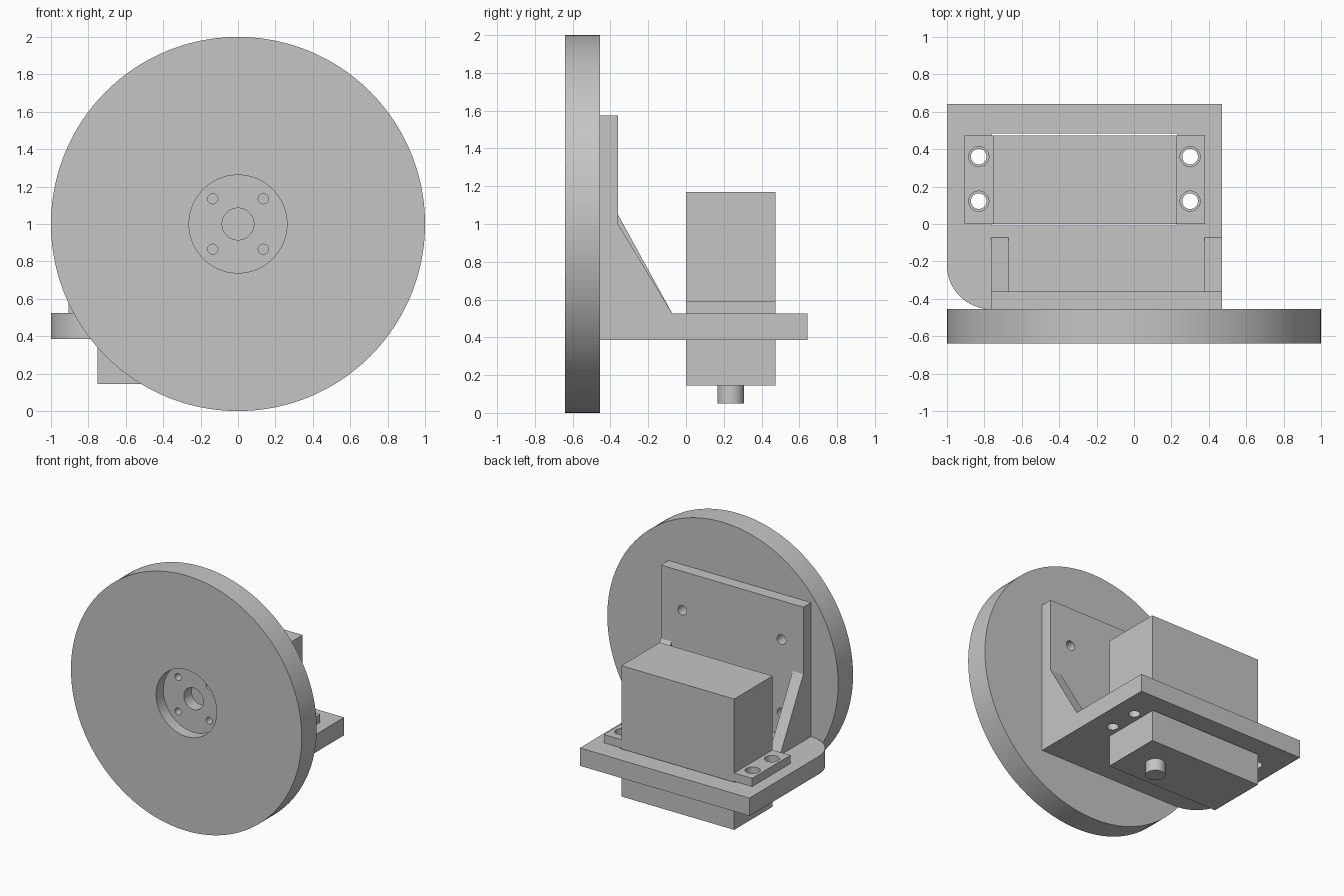
import bpy, bmesh, math
from mathutils import Matrix, Vector

cube = bpy.data.objects.get("Cube")
if cube:
    bpy.data.objects.remove(cube, do_unlink=True)

grey = bpy.data.materials.new("plain grey")
grey.use_nodes = True
COLOR = (0.56, 0.56, 0.56, 1)
grey.diffuse_color = COLOR
grey.node_tree.nodes["Principled BSDF"].inputs["Base Color"].default_value = COLOR


def make(name, bm):
    bmesh.ops.recalc_face_normals(bm, faces=bm.faces)
    mesh = bpy.data.meshes.new(name)
    bm.to_mesh(mesh)
    bm.free()
    mesh.materials.append(grey)
    ob = bpy.data.objects.new(name, mesh)
    bpy.context.scene.collection.objects.link(ob)
    return ob


def box(name, lo, hi):
    lo, hi = Vector(lo), Vector(hi)
    bm = bmesh.new()
    size = Matrix.Diagonal((*(hi - lo), 1))
    bmesh.ops.create_cube(bm, size=1, matrix=Matrix.Translation((lo + hi) / 2) @ size)
    return make(name, bm)


def cylinder(name, center, radius, length, axis="Z", sides=48):
    bm = bmesh.new()
    turn = Matrix.Rotation(math.pi / 2, 4, "X") if axis == "Y" else Matrix()
    bmesh.ops.create_cone(bm, cap_ends=True, segments=sides, radius1=radius, radius2=radius,
                          depth=length, matrix=Matrix.Translation(center) @ turn)
    return make(name, bm)


def extrude(name, points, offset):
    bm = bmesh.new()
    face = bm.faces.new([bm.verts.new(p) for p in points])
    new = bmesh.ops.extrude_face_region(bm, geom=[face])["geom"]
    bmesh.ops.translate(bm, vec=offset, verts=[v for v in new if isinstance(v, bmesh.types.BMVert)])
    return make(name, bm)


def cut(ob, cutters):
    """Subtract the cutters, bake the result and remove the cutters."""
    for c in cutters:
        c.hide_render = True
        mod = ob.modifiers.new("cut", "BOOLEAN")
        mod.operation, mod.solver, mod.object = "DIFFERENCE", "EXACT", c
    bpy.context.view_layer.update()
    graph = bpy.context.evaluated_depsgraph_get()
    mesh = bpy.data.meshes.new_from_object(ob.evaluated_get(graph))
    ob.modifiers.clear()
    ob.data = mesh
    for c in cutters:
        bpy.data.objects.remove(c, do_unlink=True)


def smooth(ob):
    ob.data.shade_smooth()
    ob.data.set_sharp_from_angle(angle=math.radians(30))


# Key planes of the assembly
DISC_BACK, PLATE_BACK = -0.455, -0.36
BASE_LOW, BASE_TOP = 0.385, 0.525
LEFT, RIGHT = -0.765, 0.47
SERVO_Y = 0.237

# Wheel disc with a front recess, a hub hole and four screw holes
disc = cylinder("wheel_disc", (0, -0.547, 1), 1, 0.185, "Y", 160)
cut(disc, [cylinder("recess_cutter", (0, -0.65, 1), 0.262, 0.2, "Y", 96)])
holes = [cylinder("hub_cutter", (0, -0.5, 1), 0.085, 0.2, "Y")]
holes += [cylinder("screw_cutter", (x, -0.5, 1 + z), 0.027, 0.2, "Y", 32)
          for x in (-0.135, 0.135) for z in (-0.135, 0.135)]
cut(disc, holes)
smooth(disc)

# Upright bracket plate with four mounting holes
plate = box("bracket_plate", (LEFT, DISC_BACK, BASE_TOP), (RIGHT, PLATE_BACK, 1.575))
cut(plate, [cylinder("mount_cutter", (x, -0.4, z), 0.038, 0.3, "Y", 32)
            for x in (-0.575, 0.285) for z in (0.695, 1.27)])
smooth(plate)

# Base plate with one rounded corner, motor opening and screw holes
r = 0.235
outline = [(RIGHT, DISC_BACK, BASE_LOW), (RIGHT, 0.642, BASE_LOW), (-1, 0.642, BASE_LOW)]
for i in range(17):
    a = math.pi * (1 + i / 32)
    outline.append((-1 + r + r * math.cos(a), DISC_BACK + r + r * math.sin(a), BASE_LOW))
base = extrude("base_plate", outline, (0, 0, BASE_TOP - BASE_LOW))
HOLES = [(x, y) for x in (-0.83, 0.3) for y in (0.122, 0.36)]
cut(base, [box("opening_cutter", (-0.762, -0.007, 0.2), (0.232, 0.485, 0.7))]
    + [cylinder("base_hole_cutter", (x, y, 0.45), 0.042, 0.4, sides=32) for x, y in HOLES])
smooth(base)

# Triangular gussets on both sides
for name, x, top in (("gusset_right", LEFT, 1.05), ("gusset_left", RIGHT - 0.093, 1.0)):
    extrude(name, [(x, PLATE_BACK, BASE_TOP), (x, -0.072, BASE_TOP), (x, PLATE_BACK, top)],
            (0.093, 0, 0))

# Motor body, mounting ears and output shaft
box("motor_body", (-0.75, 0, 0.145), (0.228, 0.474, 1.17))
for name, x0, x1 in (("motor_ear_right", -0.905, -0.75), ("motor_ear_left", 0.228, 0.38)):
    ear = box(name, (x0, 0, BASE_TOP), (x1, 0.474, 0.59))
    cut(ear, [cylinder("ear_hole_cutter", (x, y, 0.55), 0.054, 0.3, sides=32)
              for x, y in HOLES if x0 < x < x1])
    smooth(ear)
shaft = cylinder("output_shaft", (0, SERVO_Y, 0.0975), 0.071, 0.095)
smooth(shaft)
